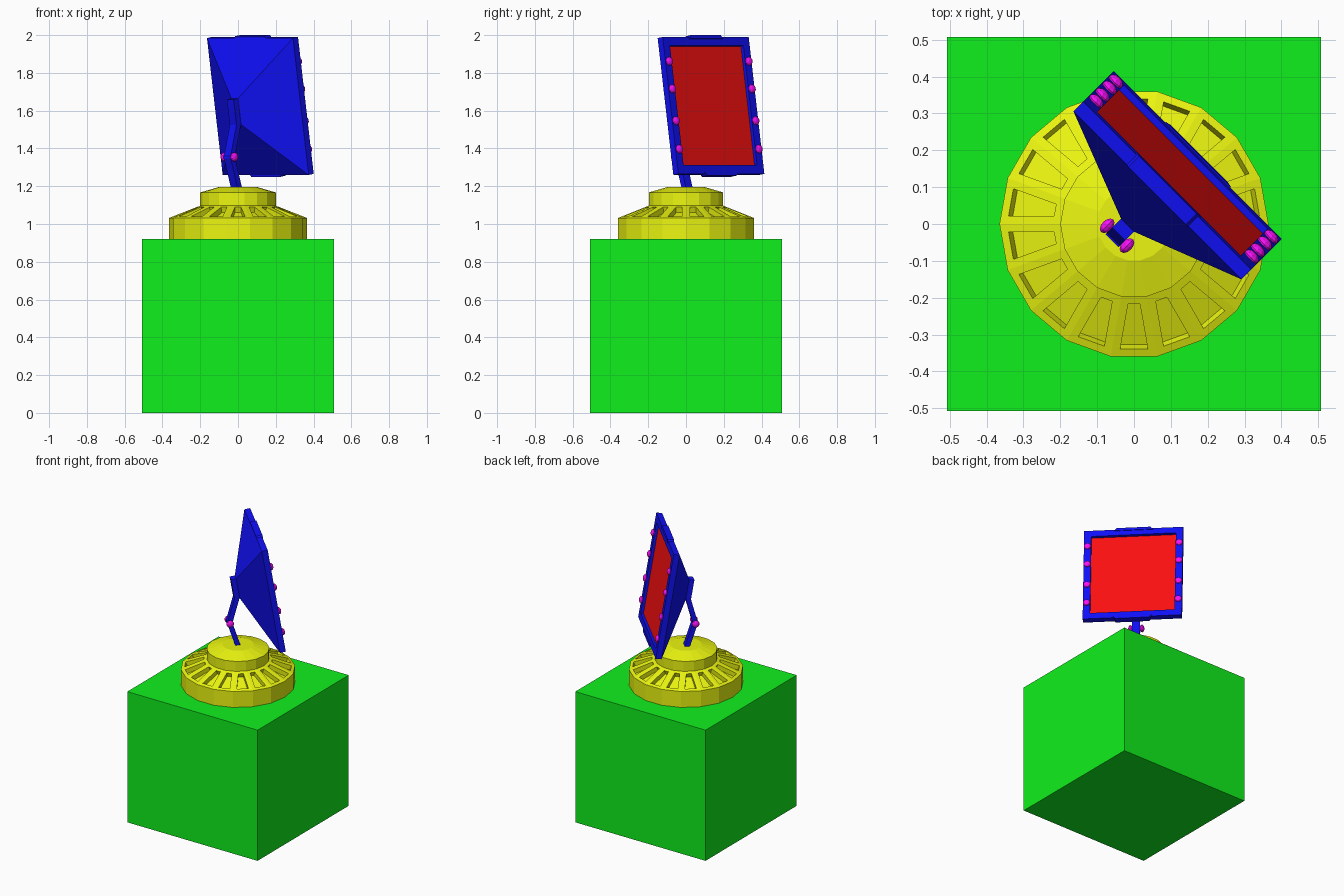
import bpy, bmesh, math
from mathutils import Matrix, Vector

if "Cube" in bpy.data.objects:
    bpy.data.objects.remove(bpy.data.objects["Cube"])


def mat(name, rgb):
    m = bpy.data.materials.new(name)
    m.diffuse_color = (*rgb, 1)
    m.use_nodes = True
    m.node_tree.nodes["Principled BSDF"].inputs["Base Color"].default_value = m.diffuse_color
    return m


GREEN = mat("green", (0.005, 0.87, 0.012))
YELLOW = mat("yellow", (0.84, 0.93, 0.005))
BLUE = mat("blue", (0.005, 0.005, 0.95))
RED = mat("red", (0.98, 0.005, 0.005))
PINK = mat("magenta", (0.95, 0.005, 0.95))


def finish(name, bm, material, matrix=Matrix()):
    bmesh.ops.recalc_face_normals(bm, faces=bm.faces)
    me = bpy.data.meshes.new(name)
    bm.to_mesh(me)
    bm.free()
    me.materials.append(material)
    ob = bpy.data.objects.new(name, me)
    ob.matrix_world = matrix
    bpy.context.collection.objects.link(ob)
    return ob


def frustum(bm, lo, hi):
    """Solid between two rectangles (cx, cy, half_x, half_y, z)."""
    rings = []
    for cx, cy, hx, hy, z in (lo, hi):
        rings.append([bm.verts.new((cx + sx * hx, cy + sy * hy, z))
                      for sx, sy in ((-1, -1), (1, -1), (1, 1), (-1, 1))])
    a, b = rings
    bm.faces.new(a[::-1])
    top = bm.faces.new(b)
    for i in range(4):
        j = (i + 1) % 4
        bm.faces.new((a[i], a[j], b[j], b[i]))
    return top


def recess(bm, faces, border, depth):
    """Inset each face and sink it along its normal."""
    bm.normal_update()
    bmesh.ops.inset_individual(bm, faces=faces, thickness=border, use_even_offset=True)
    bm.normal_update()
    for f in bmesh.ops.extrude_discrete_faces(bm, faces=faces)["faces"]:
        f.normal_update()
        bmesh.ops.translate(bm, verts=f.verts, vec=f.normal * -depth)


def frame(x, y, z, origin):
    m = Matrix((x, y, z)).transposed().to_4x4()
    m.translation = origin
    return m


# Heading of the screen: out = horizontal facing direction, side = across
R = math.sqrt(0.5)
out, side, up = Vector((R, R, 0)), Vector((-R, R, 0)), Vector((0, 0, 1))
tilt = math.radians(9.2)
normal = out * math.cos(tilt) + up * math.sin(tilt)
rise = normal.cross(side)
shift = side * 0.01
SCREEN = frame(side, rise, normal, out * 0.196 + up * 1.628 + shift)

# Pedestal block
bm = bmesh.new()
frustum(bm, (0, 0, 0.507, 0.507, 0), (0, 0, 0.507, 0.507, 0.92))
finish("pedestal", bm, GREEN)

# Round base: turned profile with a recessed slot in every sloping facet
N = 18
profile = [(0.365, 0.92), (0.365, 1.032), (0.2, 1.097), (0.2, 1.167), (0.1, 1.196)]
bm = bmesh.new()
rings = [[bm.verts.new((r * math.cos(i * math.tau / N), r * math.sin(i * math.tau / N), z))
          for i in range(N)] for r, z in profile]
slots = []
for k in range(len(rings) - 1):
    for i in range(N):
        j = (i + 1) % N
        f = bm.faces.new((rings[k][i], rings[k][j], rings[k + 1][j], rings[k + 1][i]))
        if k == 1:
            slots.append(f)
bm.faces.new(rings[0][::-1])
bm.faces.new(rings[-1])
recess(bm, slots, 0.022, 0.031)
finish("round_base", bm, YELLOW)

# Screen frame with recessed front
W, H, T, BORDER = 0.322, 0.367, 0.038, 0.047
bm = bmesh.new()
front = frustum(bm, (0, 0, W, H, -T), (0, 0, W, H, 0))
recess(bm, [front], BORDER, 0.021)
finish("screen_frame", bm, BLUE, SCREEN)

# Tapered back housing
bm = bmesh.new()
frustum(bm, (0, 0, 0.025, 0.07, -0.202), (0, 0, W, H, -T))
finish("back_housing", bm, BLUE, SCREEN)

# Display panel
bm = bmesh.new()
frustum(bm, (0, 0, W - BORDER, H - BORDER, -0.03), (0, 0, W - BORDER, H - BORDER, -0.019))
finish("display_panel", bm, RED, SCREEN)

# Raised tabs on top and bottom edges, the second mirrored
for s, label in ((1, "top"), (-1, "bottom")):
    bm = bmesh.new()
    frustum(bm, (0, -T / 2 + 0.002, 0.125, T / 2 + 0.002, H - 0.01),
            (0, -T / 2 + 0.002, 0.11, T / 2 + 0.002, H + 0.01))
    bm.transform(Matrix(((1, 0, 0, 0), (0, 0, s, 0), (0, 1, 0, 0), (0, 0, 0, 1))))
    finish(label + "_tab", bm, BLUE, SCREEN)


# Low-poly knobs
def knob(name, matrix, radius=0.024, flat=0.6):
    bm = bmesh.new()
    bmesh.ops.create_uvsphere(bm, u_segments=10, v_segments=6, radius=radius)
    bm.transform(Matrix.Diagonal((1, 1, flat, 1)))
    finish(name, bm, PINK, matrix)


for s, label in ((1, "left"), (-1, "right")):
    for i, h in enumerate((-0.235, -0.083, 0.088, 0.236)):
        knob(f"{label}_knob_{i + 1}", SCREEN @ Matrix.Translation((s * 0.298, h, 0.005)))

# Bent support arm, mount block and joint knobs
path = [(0.002, 1.18), (-0.055, 1.355), (-0.007, 1.535)]
points = [out * a + up * z + shift for a, z in path]
for name, p, q in (("lower_arm", *points[:2]), ("upper_arm", *points[1:])):
    z = (q - p).normalized()
    bm = bmesh.new()
    end = (q - p).length + 0.012
    frustum(bm, (0, 0, 0.025, 0.016, -0.012), (0, 0, 0.025, 0.016, end))
    finish(name, bm, BLUE, frame(side, z.cross(side), z, p))
bm = bmesh.new()
frustum(bm, (0, 0, 0.025, 0.07, -0.236), (0, 0, 0.025, 0.07, -0.2))
finish("mount_block", bm, BLUE, SCREEN)
for s, label in ((1, "left"), (-1, "right")):
    knob(label + "_joint_knob", frame(out, up, -side, points[1] + side * s * 0.038), 0.025)
